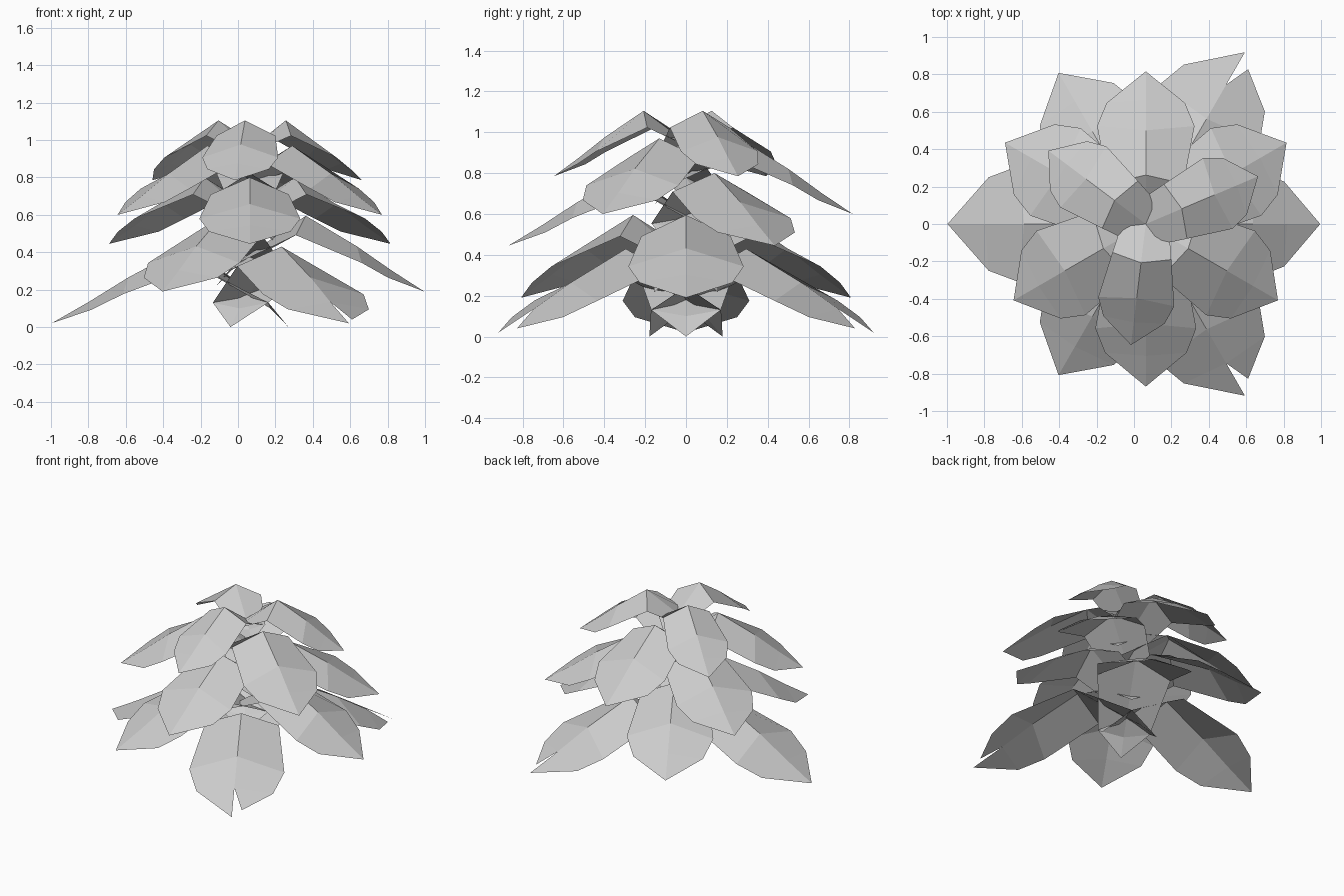
import bpy, bmesh
from math import radians, cos, sin

if "Cube" in bpy.data.objects:
    bpy.data.objects.remove(bpy.data.objects["Cube"])

CENTER_X = 0.063

# Leaf cross rows: (rib reach, edge reach, half width, rib height, edge height)
ROWS = [(-0.11, -0.10, 0.17, 0.10, 0.13),
        (0.34, 0.28, 0.24, 0.43, 0.325),
        (0.65, 0.68, 0.31, 0.265, 0.175),
        (0.86, 0.84, 0.25, 0.135, 0.095)]
BASE = (-0.207, 0.0)
TIP = (1.06, 0.02)


def make_leaf(name, angle, reach, width, tip_z, crest_z, notch=0):
    """Folded leaf arching from the core up to a crest and down to a tip.
    notch = +1 / -1 splits the tip on that side of the rib."""
    a = radians(angle)
    drop = (crest_z - tip_z) / 0.41

    def point(u, v, h, inner=False):
        r = u * reach
        w = v * width
        z = crest_z - (0.43 - h) * (reach if inner else drop)
        return bm.verts.new((CENTER_X + r * cos(a) - w * sin(a),
                             r * sin(a) + w * cos(a), z))

    bm = bmesh.new()
    base = point(BASE[0], 0, BASE[1], True)
    tip = point(TIP[0], 0, TIP[1])
    rows = []
    for i, (ur, ue, half, hr, he) in enumerate(ROWS):
        inner = i == 0
        rows.append((point(ue, -half, he, inner), point(ur, 0, hr, inner),
                     point(ue, half, he, inner)))
    # pointed base
    bm.faces.new((base, rows[0][1], rows[0][0]))
    bm.faces.new((base, rows[0][2], rows[0][1]))
    # blade
    for p, q in zip(rows, rows[1:]):
        bm.faces.new((p[0], p[1], q[1], q[0]))
        bm.faces.new((p[1], p[2], q[2], q[1]))
    # pointed end, optionally split
    last = rows[-1]
    for side, edge in ((-1, last[0]), (1, last[2])):
        end = point(0.99, 0.06 * side, 0.04) if notch == side else tip
        f = (edge, last[1], end)
        bm.faces.new(f if side < 0 else f[::-1])
    mesh = bpy.data.meshes.new(name)
    bm.to_mesh(mesh)
    bm.free()
    obj = bpy.data.objects.new(name, mesh)
    bpy.context.collection.objects.link(obj)


# Tiers of three leaves: first angle, reach, width, tip height, crest height
TIERS = [("bottom", 60, 1.0, 1.0, 0.02, 0.43),
         ("lower", 0, 0.88, 0.91, 0.19, 0.595),
         ("middle", 30, 0.82, 0.87, 0.445, 0.80),
         ("upper", 90, 0.77, 0.84, 0.60, 0.97),
         ("top", 23, 0.615, 0.66, 0.785, 1.105)]

for tier, start, reach, width, tip_z, crest_z in TIERS:
    for k in range(3):
        notch = (-1, 0, 1)[k] if tier == "bottom" else 0
        make_leaf(f"{tier}_leaf_{k + 1}", start + 120 * k,
                  reach, width, tip_z, crest_z, notch)
